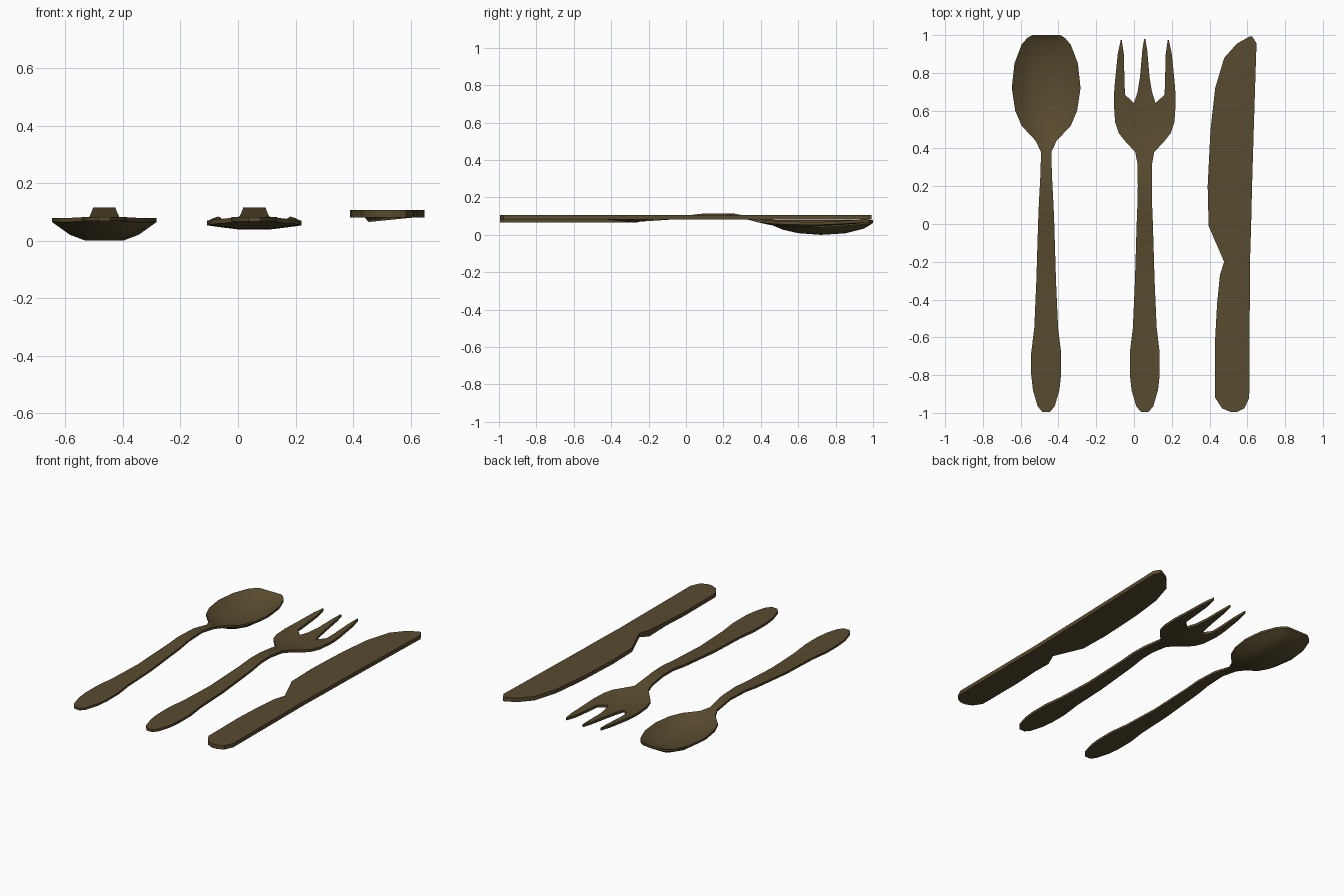
import bpy, bmesh

if "Cube" in bpy.data.objects:
    bpy.data.objects.remove(bpy.data.objects["Cube"])

mat = bpy.data.materials.new("dark bronze")
mat.diffuse_color = (0.098, 0.070, 0.028, 1)
mat.use_nodes = True
mat.node_tree.nodes["Principled BSDF"].inputs["Base Color"].default_value = mat.diffuse_color


def build(name, strips, top, thick, x_off=0.0, tweak=None):
    """Thick sheet from strips of rows (y, [x...]); top(x, y, u) gives the height."""
    bm = bmesh.new()
    for rows in strips:
        grid = []
        for y, xs in rows:
            hw = max(abs(x) for x in xs)
            grid.append([bm.verts.new((x + x_off, y, top(x, y, abs(x) / hw))) for x in xs])
        for a, b in zip(grid, grid[1:]):
            for i in range(len(a) - 1):
                bm.faces.new((a[i], a[i + 1], b[i + 1], b[i]))
    bmesh.ops.remove_doubles(bm, verts=bm.verts, dist=0.0005)
    ext = bmesh.ops.extrude_face_region(bm, geom=bm.faces[:], use_keep_orig=True)
    for v in ext["geom"]:
        if isinstance(v, bmesh.types.BMVert):
            v.co.z -= thick
            if tweak:
                tweak(v)
    bmesh.ops.recalc_face_normals(bm, faces=bm.faces)
    me = bpy.data.meshes.new(name)
    bm.to_mesh(me)
    bm.free()
    me.materials.append(mat)
    ob = bpy.data.objects.new(name, me)
    bpy.context.collection.objects.link(ob)
    bpy.ops.object.select_all(action='DESELECT')
    ob.select_set(True)
    bpy.context.view_layer.objects.active = ob
    bpy.ops.object.shade_smooth_by_angle(angle=0.6)
    return ob


def curve(points, y):
    """Piecewise-linear lookup."""
    for (y0, v0), (y1, v1) in zip(points, points[1:]):
        if y <= y1:
            return v0 + (v1 - v0) * max(0, y - y0) / (y1 - y0)
    return points[-1][1]


def rows_from(halves, cols):
    return [(y, [hw * c for c in cols]) for y, hw in halves]


# Handle outline and height shared by spoon and fork
handle = [(-.995, .02), (-.965, .045), (-.88, .07), (-.8, .079), (-.68, .079), (-.55, .063),
          (-.3, .052), (0, .043), (.1, .039)]
handle_z = [(-1, .082), (-.3, .083), (-.1, .091), (.1, .115), (.25, .115)]

# Spoon
spoon_half = handle + [(.25, .031), (.38, .027), (.44, .055), (.52, .13), (.6, .164),
                       (.72, .182), (.85, .168), (.95, .13), (.985, .1), (1.0, .075)]
spoon_z = handle_z + [(.38, .09), (.46, .079), (1, .079)]
bowl = [(.4, 0), (.44, .008), (.52, .038), (.6, .056), (.72, .065), (.85, .057),
        (.95, .032), (.985, .012), (1, 0)]
across = [(0, 1), (.36, 1), (.66, .68), (1, 0)]
cols = [-1, -.66, -.36, .36, .66, 1]
build("spoon", [rows_from(spoon_half, cols)],
      lambda x, y, u: curve(spoon_z, y) - curve(bowl, y) * curve(across, u), .014, -.465)

# Fork: body plus three tines that share the body's last row
fork_half = handle + [(.2, .037), (.32, .039), (.38, .05), (.44, .105), (.48, .137),
                      (.54, .157), (.64, .164)]
body = rows_from(fork_half, [-1, -.35, .35, 1])
n = .164 * .35
middle = [(.64, [-n, n]), (.7, [-.038, .038]), (.78, [-.025, .025]), (.92, [-.013, .013]),
          (.98, [-.003, .003])]
outer = [(.64, [n, .164]), (.685, [.105, .163]), (.75, [.107, .158]), (.9, [.111, .143]),
         (.975, [.122, .127])]
outer_left = [(y, [-b, -a]) for y, (a, b) in outer]
fork_z = handle_z + [(.32, .1), (.38, .084), (.46, .066), (.56, .056), (.7, .055),
                     (.82, .06), (.98, .075)]
build("fork", [body, middle, outer, outer_left],
      lambda x, y, u: curve(fork_z, y) + (curve([(.06, 0), (.164, .014)], abs(x))
                                          if y > .4 else 0), .016, .057)

# Knife: flat plate with a notch between blade and handle
knife = [(-.995, [.51, .545]), (-.975, [.465, .585]), (-.92, [.43, .61]), (-.6, [.43, .612]),
         (-.42, [.44, .613]), (-.27, [.455, .614]), (-.2, [.477, .614]), (-.01, [.395, .62]),
         (.2, [.39, .625]), (.5, [.405, .634]), (.72, [.43, .641]), (.88, [.478, .646]),
         (.955, [.545, .649]), (.993, [.612, .626])]


def lower_notch(v):
    if abs(v.co.y + .27) < .01 and v.co.x < .5:
        v.co.z -= .016


build("knife", [knife], lambda x, y, u: .107, .026, 0, lower_notch)
